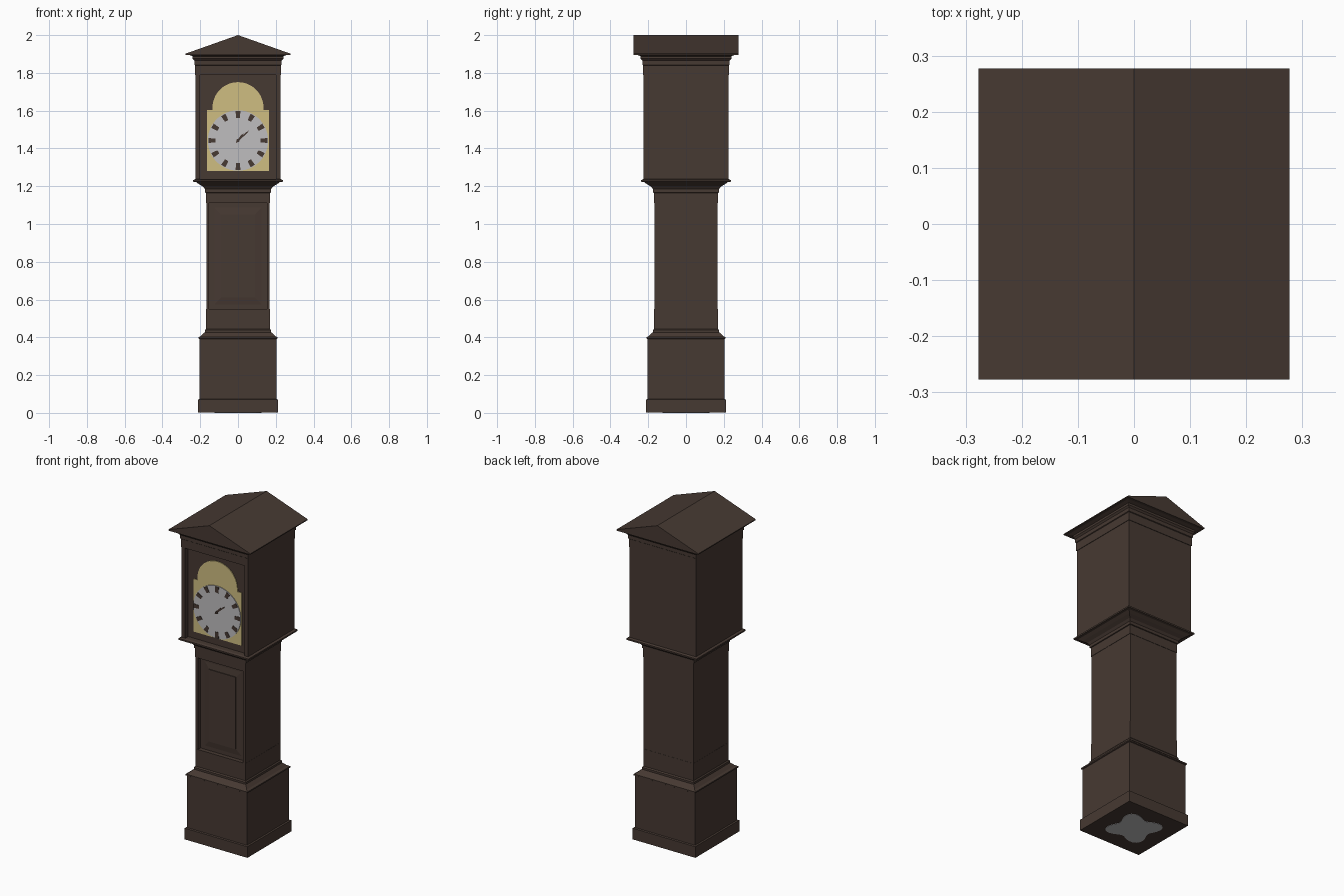
import bpy, bmesh, math

if "Cube" in bpy.data.objects:
    bpy.data.objects.remove(bpy.data.objects["Cube"])


def mat(name, rgb):
    m = bpy.data.materials.new(name)
    m.diffuse_color = (*rgb, 1)
    m.use_nodes = True
    m.node_tree.nodes["Principled BSDF"].inputs["Base Color"].default_value = m.diffuse_color
    return m


WOOD = mat("dark walnut", (0.062, 0.041, 0.032))
BRASS = mat("pale brass", (0.62, 0.51, 0.22))
SILVER = mat("silver grey", (0.52, 0.51, 0.52))


def loft(name, rings, m):
    """Skin a stack of equal-length point rings into a closed flat-faced solid."""
    bm = bmesh.new()
    vs = [[bm.verts.new(p) for p in r] for r in rings]
    n = len(vs[0])
    for a, b in zip(vs, vs[1:]):
        for i in range(n):
            bm.faces.new((a[i], a[(i + 1) % n], b[(i + 1) % n], b[i]))
    bm.faces.new(vs[0][::-1])
    bm.faces.new(vs[-1])
    bmesh.ops.recalc_face_normals(bm, faces=bm.faces)
    me = bpy.data.meshes.new(name)
    bm.to_mesh(me)
    bm.free()
    me.materials.append(m)
    ob = bpy.data.objects.new(name, me)
    bpy.context.collection.objects.link(ob)
    return ob


def square_stack(name, prof):
    """Square moulding from (z, half width) pairs."""
    return loft(name, [[(-h, -h, z), (h, -h, z), (h, h, z), (-h, h, z)] for z, h in prof], WOOD)


def box(name, x0, x1, y0, y1, z0, z1, m=WOOD):
    return loft(name, [[(x0, y0, z), (x1, y0, z), (x1, y1, z), (x0, y1, z)] for z in (z0, z1)], m)


def plate(name, pts, y_back, y_front, m):
    """Upright plate facing the front from an (x, z) outline."""
    return loft(name, [[(x, y, z) for x, z in pts] for y in (y_back, y_front)], m)


# Case mouldings
square_stack("base", [(.002, .212), (.07, .212), (.073, .203), (.39, .203), (.393, .208), (.401, .208),
                      (.408, .195), (.425, .178), (.426, .175), (.438, .175), (.445, .169), (.55, .169)])
square_stack("trunk_cornice", [(1.11, .170), (1.165, .170), (1.167, .175), (1.185, .175), (1.198, .185),
                               (1.21, .205), (1.222, .222), (1.224, .237), (1.233, .237), (1.238, .225)])
square_stack("hood_cornice", [(1.79, .227), (1.84, .227), (1.843, .231), (1.865, .231), (1.875, .24),
                              (1.888, .24), (1.897, .262)])

# Recessed trunk and hood fronts flanked by corner posts
for part, h, post, depth, z0, z1 in (("trunk", .168, .015, .025, .55, 1.11),
                                     ("hood", .224, .024, .029, 1.238, 1.79)):
    box(part + "_body", -h, h, -h + depth, h, z0, z1)
    for side, s in (("left", -1), ("right", 1)):
        a, b = sorted((s * h, s * (h - post)))
        box(f"{part}_post_{side}", a, b, -h, -h + depth, z0, z1)

# Raised door panel: sloped border, then a small step to the field
loft("door_panel", [[(-w, y, .83 - k), (w, y, .83 - k), (w, y, .83 + k), (-w, y, .83 + k)]
                    for w, k, y in ((.125, .257, -.143), (.09, .22, -.148), (.09, .22, -.153))], WOOD)

# Gabled roof with its ridge running front to back
R = .277
plate("roof", [(-R, 1.896), (R, 1.896), (R, 1.902), (0, 2.0), (-R, 1.902)], R, -R, WOOD)

# Brass break-arch dial plate
arch = [(.135 * math.cos(math.pi * i / 24), 1.616 + .135 * math.sin(math.pi * i / 24)) for i in range(25)]
plate("dial_plate", [(-.163, 1.28), (.163, 1.28), (.163, 1.603), (.135, 1.603)] + arch
      + [(-.135, 1.603), (-.163, 1.603)], -.194, -.199, BRASS)

# Silver chapter disc
CZ = 1.442


def circle(r, n):
    return [(r * math.cos(2 * math.pi * i / n), CZ + r * math.sin(2 * math.pi * i / n)) for i in range(n)]


plate("dial_disc", circle(.16, 48), -.198, -.203, SILVER)


def radial(name, outline, angle, y0, y1):
    """Plate from (along, across) points turned around the dial centre."""
    c, s = math.cos(angle), math.sin(angle)
    plate(name, [(r * c - t * s, CZ + r * s + t * c) for r, t in outline], y0, y1, WOOD)


# Hour marks
for i in range(12):
    radial(f"hour_mark_{i + 1}", [(.12, -.010), (.156, -.013), (.156, .013), (.12, .010)],
           math.radians(30 * i), -.202, -.205)

# Hands and centre boss
radial("minute_hand", [(-.015, -.003), (.06, -.004), (.08, 0), (.06, .004), (-.015, .003)],
       math.radians(42), -.206, -.208)
radial("hour_hand", [(-.01, -.004), (.03, -.005), (.05, 0), (.03, .005), (-.01, .004)],
       math.radians(52), -.204, -.206)
plate("hand_boss", circle(.008, 12), -.202, -.210, WOOD)

# Lobed grey plate under the base
lobes = []
for i in range(48):
    a = 2 * math.pi * i / 48
    r = .13 - .03 * math.cos(4 * a)
    lobes.append((r * math.cos(a), r * math.sin(a)))
loft("underside_plate", [[(x, y, z) for x, y in lobes] for z in (0, .004)], SILVER)
